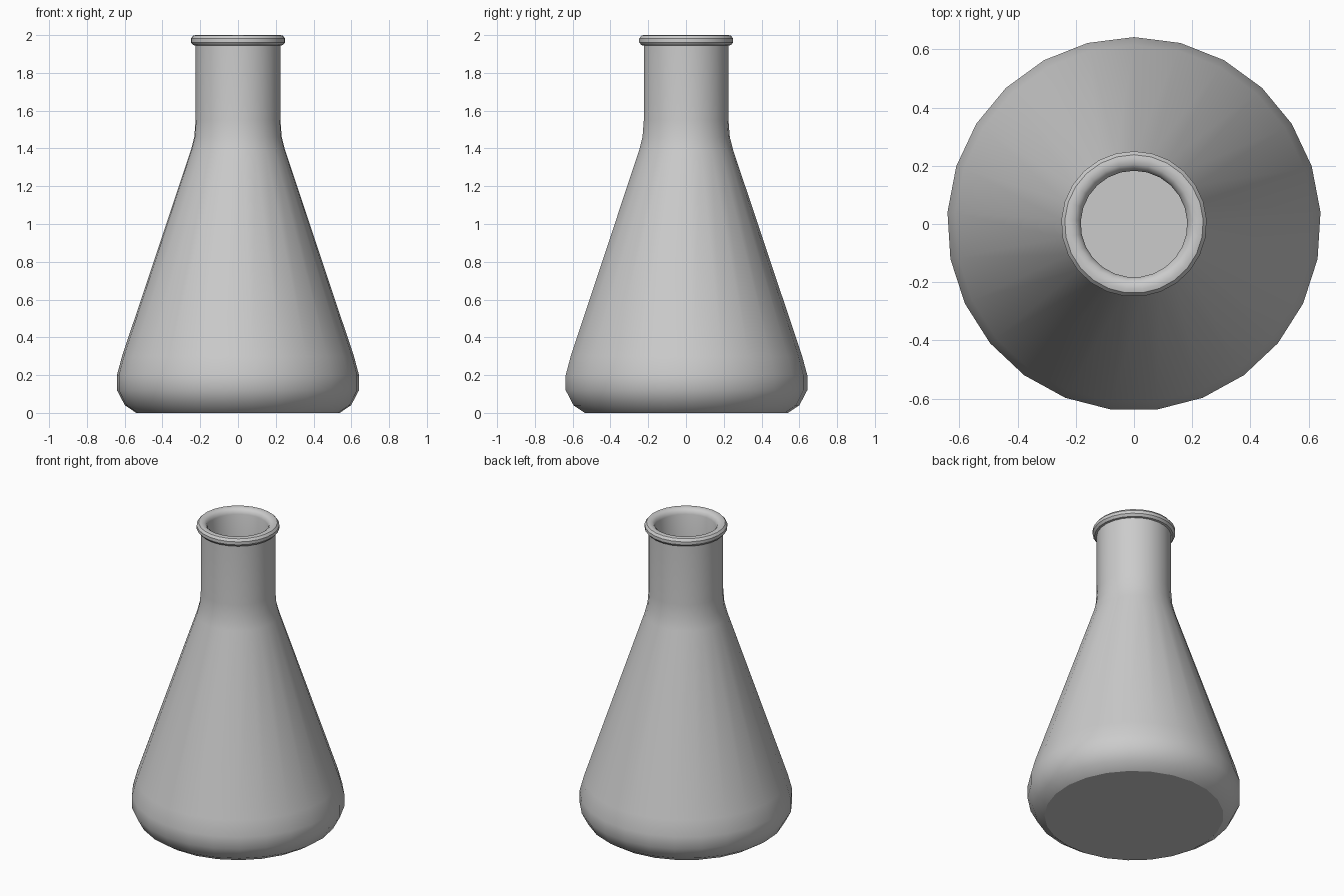
import bpy, bmesh, math

if "Cube" in bpy.data.objects:
    bpy.data.objects.remove(bpy.data.objects["Cube"])

SIDES = 25

# Outer wall from base to lip, then the inner wall back down to the inner floor (radius, height)
PROFILE = [
    (0.54, 0.0), (0.60, 0.04), (0.642, 0.12), (0.642, 0.20), (0.615, 0.30),
    (0.25, 1.39), (0.232, 1.46), (0.225, 1.55), (0.225, 1.945),
    (0.238, 1.947), (0.25, 1.962), (0.25, 1.982), (0.238, 1.997),
    (0.225, 2.0), (0.205, 1.997), (0.19, 1.985), (0.183, 1.965),
    (0.183, 1.55), (0.192, 1.455), (0.211, 1.38),
    (0.576, 0.29), (0.60, 0.20), (0.60, 0.13), (0.57, 0.07), (0.53, 0.04),
]


def lathe(name, profile, sides):
    bm = bmesh.new()
    rings = []
    for r, z in profile:
        ring = []
        for i in range(sides):
            a = math.pi / 2 + 2 * math.pi * i / sides
            ring.append(bm.verts.new((r * math.cos(a), r * math.sin(a), z)))
        rings.append(ring)
    for low, high in zip(rings, rings[1:]):
        for i in range(sides):
            j = (i + 1) % sides
            bm.faces.new((low[i], low[j], high[j], high[i]))
    # Flat base and inner floor
    bm.faces.new(list(reversed(rings[0])))
    bm.faces.new(rings[-1])
    bmesh.ops.recalc_face_normals(bm, faces=bm.faces[:])
    mesh = bpy.data.meshes.new(name)
    bm.to_mesh(mesh)
    bm.free()
    obj = bpy.data.objects.new(name, mesh)
    bpy.context.collection.objects.link(obj)
    return obj


# Hollow conical flask
flask = lathe("conical_flask", PROFILE, SIDES)
bpy.context.view_layer.objects.active = flask
flask.select_set(True)
bpy.ops.object.shade_smooth_by_angle(angle=math.radians(32))
